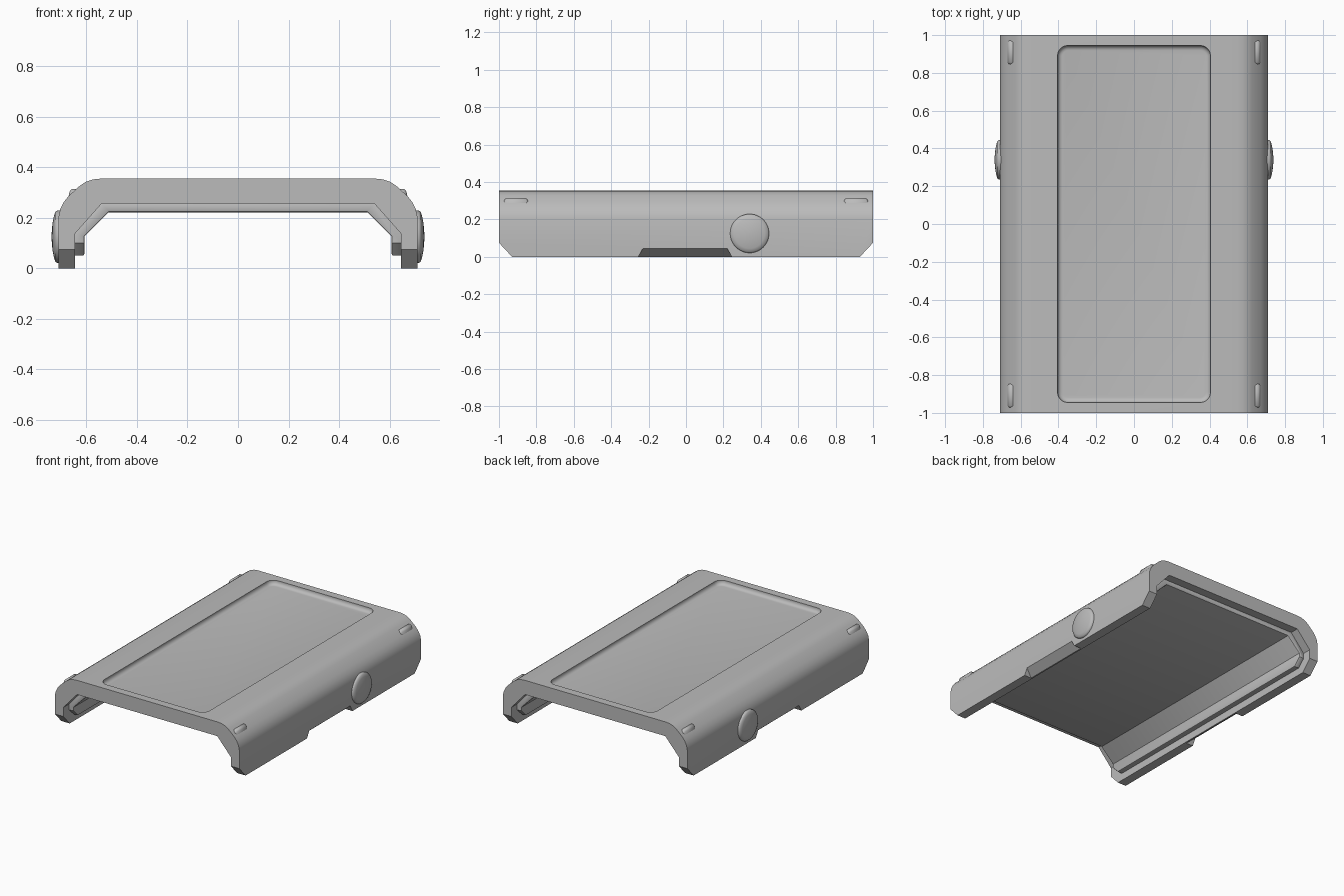
import bpy, bmesh, math
from mathutils import Vector

cube = bpy.data.objects.get("Cube")
if cube:
    bpy.data.objects.remove(cube, do_unlink=True)

grey = bpy.data.materials.new("plain grey")
grey.use_nodes = True
color = (0.5, 0.5, 0.5, 1)
grey.diffuse_color = color
grey.node_tree.nodes["Principled BSDF"].inputs["Base Color"].default_value = color


def finish(name, bm):
    bmesh.ops.recalc_face_normals(bm, faces=bm.faces)
    mesh = bpy.data.meshes.new(name)
    bm.to_mesh(mesh)
    bm.free()
    mesh.materials.append(grey)
    obj = bpy.data.objects.new(name, mesh)
    bpy.context.collection.objects.link(obj)
    return obj


def loft(name, loops):
    """Skin a row of equal-length closed loops and cap both ends."""
    bm = bmesh.new()
    rows = [[bm.verts.new(p) for p in loop] for loop in loops]
    for a, b in zip(rows, rows[1:]):
        for i in range(len(a)):
            j = (i + 1) % len(a)
            bm.faces.new((a[i], a[j], b[j], b[i]))
    bm.faces.new(rows[0])
    bm.faces.new(rows[-1])
    return finish(name, bm)


def hull(name, points):
    bm = bmesh.new()
    for p in points:
        bm.verts.new(p)
    bmesh.ops.convex_hull(bm, input=bm.verts)
    bmesh.ops.dissolve_limit(bm, angle_limit=0.01, verts=bm.verts, edges=bm.edges)
    return finish(name, bm)


def arch(name, outer, inner, half_length):
    """Extrude an arch section, given as right halves, along y."""
    half = outer + inner[::-1]
    mirror = lambda pts: [(-x, z) for x, z in reversed(pts)]
    section = outer + mirror(outer) + [(-x, z) for x, z in inner] + inner[::-1]
    return loft(name, [[(x, y, z) for x, z in section] for y in (-half_length, half_length)])


def apply(obj, kind, **settings):
    mod = obj.modifiers.new(kind.title(), kind)
    for key, value in settings.items():
        setattr(mod, key, value)
    bpy.context.view_layer.objects.active = obj
    bpy.ops.object.modifier_apply(modifier=mod.name)


def cut(obj, cutter):
    apply(obj, 'BOOLEAN', operation='DIFFERENCE', solver='EXACT', object=cutter)
    bpy.data.objects.remove(cutter, do_unlink=True)


def smooth(obj, degrees=35):
    bpy.ops.object.select_all(action='DESELECT')
    obj.select_set(True)
    bpy.context.view_layer.objects.active = obj
    bpy.ops.object.shade_smooth_by_angle(angle=math.radians(degrees))


def end_chamfer(half_length, rise, run, base):
    """Wedge pair that trims the lower corners at both ends."""
    k = 0.5
    for s in (1, -1):
        a = (s * (half_length + run * k), base + rise * (1 + k))
        b = (s * (half_length - run * (1 + k)), base - rise * k)
        c = (a[0], b[1])
        yield hull("corner_cutter", [(x, y, z) for x in (-1, 1) for y, z in (a, b, c)])


def rounded_rect(hx, hy, r, z, steps=6):
    pts = []
    for q, (sx, sy) in enumerate([(1, 1), (-1, 1), (-1, -1), (1, -1)]):
        for i in range(steps + 1):
            t = math.pi / 2 * (q + i / steps)
            pts.append((sx * (hx - r) + r * math.cos(t), sy * (hy - r) + r * math.sin(t), z))
    return pts


# Outer shell
TOP = 0.355
outer = [(0.71, 0), (0.71, 0.205), (0.704, 0.234), (0.69, 0.262), (0.67, 0.287),
         (0.625, 0.328), (0.602, 0.343), (0.575, 0.352), (0.545, TOP)]
inner = [(0.645, 0), (0.645, 0.138), (0.54, 0.256)]
shell = arch("cover_shell", outer, inner, 1)

# Trimmed lower corners
for cutter in end_chamfer(1, 0.075, 0.07, 0):
    cut(shell, cutter)

# Bevelled grip notch under each side
for s in (1, -1):
    pts = []
    for y_top, y_low in ((-0.23, -0.255), (0.22, 0.245)):
        pts += [(s * 0.71, y_top, 0.045), (s * 0.76, y_top, 0.045), (s * 0.76, y_low, 0),
                (s * 0.655, y_low, 0), (s * 0.655, y_low, -0.05), (s * 0.76, y_low, -0.05)]
    cut(shell, hull("notch_cutter", pts))

# Dished top panel with a filleted rim
depth, fillet = 0.03, 0.026
loops = [rounded_rect(0.405, 0.945, 0.055, TOP + 0.05)]
for i in range(6):
    t = math.pi / 2 * i / 5
    d = fillet * (1 - math.cos(t))
    loops.append(rounded_rect(0.405 - d, 0.945 - d, 0.055 - d,
                              TOP - depth + fillet * (1 - math.sin(t))))
cut(shell, loft("dish_cutter", loops))
smooth(shell)

# Inner liner, set back from the ends
liner = arch("inner_liner",
             [(0.65, 0.05), (0.65, 0.14), (0.542, 0.262)],
             [(0.608, 0.05), (0.608, 0.126), (0.512, 0.222)], 0.94)
for cutter in end_chamfer(0.94, 0.05, 0.05, 0.05):
    cut(liner, cutter)
apply(liner, 'BEVEL', width=0.008, segments=2, limit_method='ANGLE',
      angle_limit=math.radians(50))
smooth(liner)

# Domed side buttons and corner ridges
for s, side in ((1, "left"), (-1, "right")):
    rings = [(0.70, 0.104), (0.716, 0.104), (0.724, 0.098), (0.729, 0.08),
             (0.734, 0.055), (0.737, 0.028), (0.738, 0.006)]
    button = loft(side + "_button", [
        [(s * x, 0.34 + r * math.cos(a), 0.125 + r * math.sin(a))
         for a in (math.tau * i / 48 for i in range(48))] for x, r in rings])
    smooth(button, 50)
    for e, end in ((1, "back"), (-1, "front")):
        section = [(0.625, 0.3), (0.637, 0.314), (0.658, 0.314),
                   (0.667, 0.304), (0.672, 0.278), (0.645, 0.27)]
        mid = Vector((0.645, 0.27))
        loops = []
        for y, k in ((0.842, 0.62), (0.856, 1), (0.962, 1), (0.976, 0.62)):
            pts = [mid + (Vector(p) - mid) * k for p in section]
            loops.append([(s * p.x, e * y, p.y) for p in pts])
        smooth(loft(f"{side}_{end}_ridge", loops), 50)
